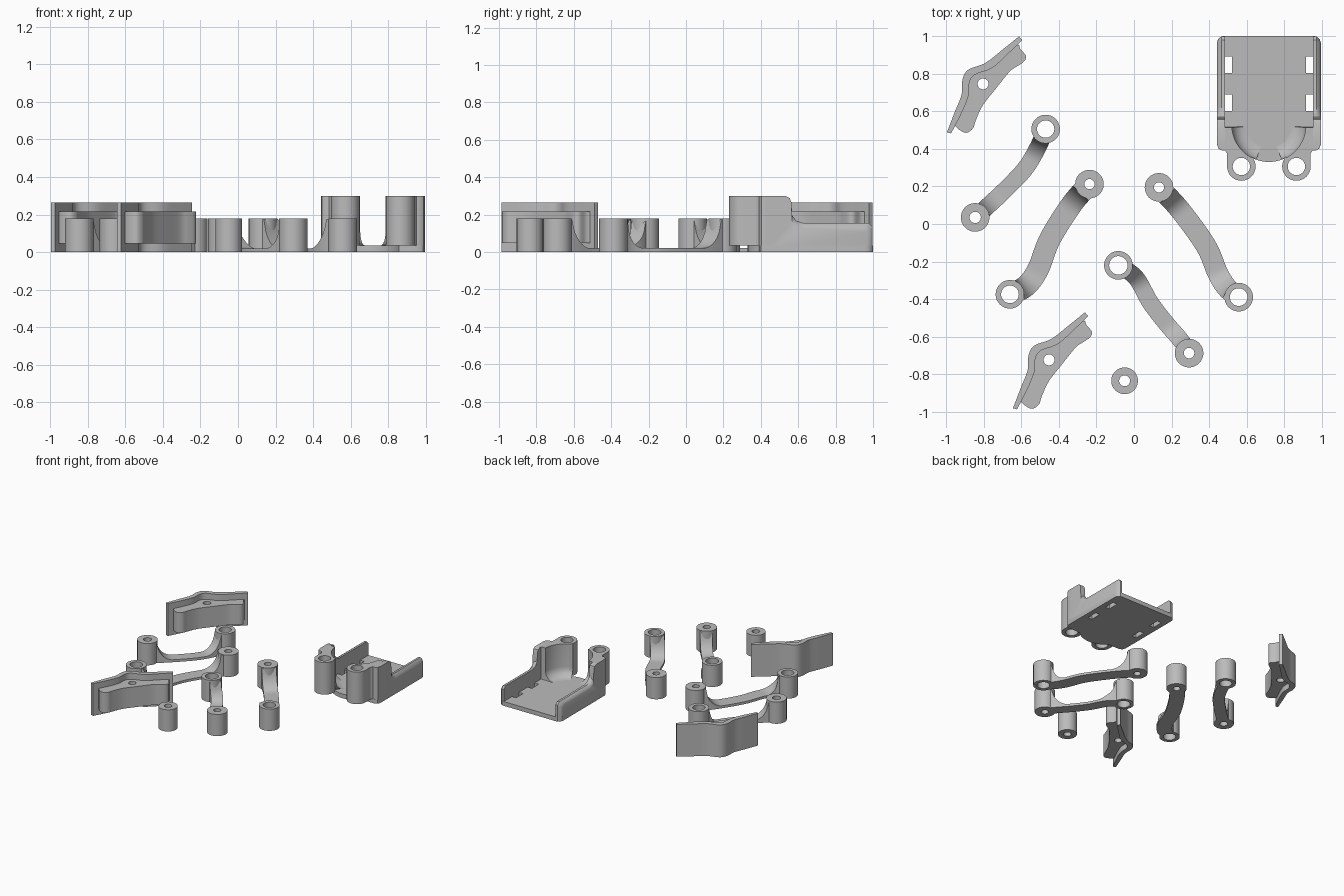
import bpy, bmesh, math
from mathutils import Vector

if "Cube" in bpy.data.objects:
    bpy.data.objects.remove(bpy.data.objects["Cube"])

grey = bpy.data.materials.new("light_grey")
grey.diffuse_color = (0.5, 0.5, 0.5, 1)
grey.use_nodes = True
grey.node_tree.nodes["Principled BSDF"].inputs["Base Color"].default_value = grey.diffuse_color


def loft(name, rings):
    """Closed solid through rings of equal length, capped at both ends."""
    bm = bmesh.new()
    vs = [[bm.verts.new(p) for p in r] for r in rings]
    n = len(rings[0])
    for a, b in zip(vs, vs[1:]):
        for i in range(n):
            j = (i + 1) % n
            bm.faces.new((a[i], a[j], b[j], b[i]))
    bm.faces.new(vs[0][::-1])
    bm.faces.new(vs[-1])
    bmesh.ops.recalc_face_normals(bm, faces=bm.faces)
    me = bpy.data.meshes.new(name)
    bm.to_mesh(me)
    bm.free()
    me.materials.append(grey)
    ob = bpy.data.objects.new(name, me)
    bpy.context.collection.objects.link(ob)
    return ob


def prism(name, outline, z0, z1):
    return loft(name, [[(x, y, z) for x, y in outline] for z in (z0, z1)])


def arc(cx, cy, r, a0, a1, n):
    return [(cx + r * math.cos(math.radians(a0 + (a1 - a0) * i / n)),
             cy + r * math.sin(math.radians(a0 + (a1 - a0) * i / n))) for i in range(n + 1)]


def circle(cx, cy, r, n=48):
    return arc(cx, cy, r, 0, 360, n)[:-1]


def select(ob, others=()):
    bpy.ops.object.select_all(action='DESELECT')
    for o in (ob, *others):
        o.select_set(True)
    bpy.context.view_layer.objects.active = ob


def cut(ob, outlines):
    """Cut vertical openings through an object."""
    for o in outlines:
        c = prism("cutter", o, -0.1, 0.5)
        m = ob.modifiers.new("cut", 'BOOLEAN')
        m.operation, m.object, m.solver = 'DIFFERENCE', c, 'EXACT'
        select(ob)
        bpy.ops.object.modifier_apply(modifier=m.name)
        bpy.data.objects.remove(c, do_unlink=True)


def finish(ob, others=()):
    select(ob, others)
    if others:
        bpy.ops.object.join()
    bpy.ops.object.shade_smooth_by_angle(angle=math.radians(32))


def spline(pts, steps):
    """Catmull-Rom curve through 2D points."""
    p = [Vector(q) for q in pts]
    p = [2 * p[0] - p[1]] + p + [2 * p[-1] - p[-2]]
    out = []
    for a, b, c, d in zip(p, p[1:], p[2:], p[3:]):
        for i in range(steps):
            t = i / steps
            out.append(0.5 * (2 * b + (c - a) * t + (2 * a - 5 * b + 4 * c - d) * t * t
                              + (3 * b - a - 3 * c + d) * t ** 3))
    return out + [p[-2]]


# Linkage arms: two bosses joined by a thin bar that sweeps up into each boss
H, R, THICK, FIL = 0.178, 0.076, 0.02, 0.12


def arm(name, path, width, hole_a, hole_b):
    pts = spline(path, 10)
    ends = pts[0], pts[-1]
    rings = []
    for i, p in enumerate(pts):
        t = (pts[min(i + 1, len(pts) - 1)] - pts[max(i - 1, 0)]).normalized()
        n = Vector((-t.y, t.x)) * width / 2
        d = min(max(min((p - e).length for e in ends) - R + 0.01, 0), FIL)
        z = THICK + (FIL - math.sqrt(FIL ** 2 - (FIL - d) ** 2)) * (H - THICK - 0.004) / FIL
        l, r = p + n, p - n
        rings.append([(l.x, l.y, 0), (r.x, r.y, 0), (r.x, r.y, z), (l.x, l.y, z)])
    bar = loft(name, rings)
    holes = [circle(*ends[0], hole_a), circle(*ends[1], hole_b)]
    cut(bar, holes)
    bosses = []
    for e, h in zip(ends, holes):
        b = prism(name + "_boss", circle(*e, R), 0, H)
        cut(b, [h])
        bosses.append(b)
    finish(bar, bosses)


arm("short_arm_left", [(-.47, .505), (-.51, .41), (-.575, .30), (-.67, .197),
                       (-.777, .096), (-.845, .035)], 0.09, 0.046, 0.03)
arm("short_arm_right", [(-.083, -.22), (.01, -.285), (.085, -.415), (.17, -.527),
                        (.25, -.62), (.293, -.687)], 0.09, 0.049, 0.028)
arm("long_arm_left", [(-.237, .212), (-.33, .106), (-.447, -.08), (-.51, -.24),
                      (-.575, -.33), (-.66, -.374)], 0.115, 0.027, 0.047)
arm("long_arm_right", [(.133, .195), (.245, .075), (.383, -.117), (.445, -.26),
                       (.495, -.34), (.557, -.389)], 0.11, 0.027, 0.047)

# Loose spacer
spacer = prism("spacer", circle(-.05, -.834, .071), 0, H)
cut(spacer, [circle(-.05, -.834, .029)])
finish(spacer)

# Grip pads: a wavy backing plate with a lower body in front of it
BACK = [(-.612, .998), (-.69, .935), (-.79, .857), (-.88, .822), (-.912, .77),
        (-.917, .69), (-.952, .60), (-.995, .488)]
FRONT = [(-.595, .978), (-.665, .91), (-.755, .83), (-.845, .795), (-.875, .755),
         (-.88, .685), (-.915, .595), (-.973, .482)]
BODY = [(-.612, .955), (-.604, .93), (-.576, .897), (-.582, .868), (-.615, .843),
        (-.66, .812), (-.735, .72), (-.805, .63), (-.842, .55), (-.857, .508),
        (-.893, .485), (-.935, .505), (-.957, .53)]
for side, ox, oy in (("rear", 0, 0), ("front", .351, -1.468)):
    def off(pts):
        return [(p[0] + ox, p[1] + oy) for p in pts]
    plate = prism("grip_plate_" + side, off(spline(BACK, 5) + spline(FRONT, 5)[::-1]), 0, .265)
    finish(plate)
    inner = [(x - .012, y + .008) for x, y in FRONT[1:-1]]
    body = prism("grip_body_" + side, off(spline(BODY, 4) + inner[::-1]), .047, .215)
    cut(body, [circle(-.803 + ox, .745 + oy, .029)])
    finish(body)

# Tray floor: rounded rectangle with a round nose and four slots
CX, CY, BOWL, FLOOR, TOP = .7175, .527, .197, .035, .298
X0 = .441
half = arc(CX, CY, BOWL, 270, 225, 10) + [(.50, .39), (.472, .39), (.45, .40), (X0, .425)] \
    + arc(X0 + .04, .96, .04, 180, 90, 6)
mirror = [(2 * CX - x, y) for x, y in half[1:]][::-1]
floor = prism("tray_floor", half + mirror, 0, FLOOR)
slots = []
for x in (.483, .914):
    for y in (.60, .802):
        slots.append([(x, y), (x + .038, y), (x + .038, y + .09), (x, y + .09)])
cut(floor, slots)
finish(floor)


# Tray side walls (tall at the front, low and chamfered behind) and front posts
def wall_profile(low, back):
    return [(.425, 0), (back, 0), (back, low - .02), (back - .02, low), (.625, low),
            (.59, low + .012), (.568, low + .04), (.563, .265), (.555, .288),
            (.535, TOP), (.425, TOP)]


for side, s in (("left", 1), ("right", -1)):
    def fx(x):
        return x if s > 0 else 2 * CX - x
    stations = ((X0, .125, .965), (X0 + .008, .143, .985), (X0 + .024, .155, .998),
                (X0 + .042, .155, .998))
    wall = loft("tray_wall_" + side,
                [[(fx(x), y, z) for y, z in wall_profile(lo, bk)] for x, lo, bk in stations])
    finish(wall)

    ex, ey = .571, .306
    ear = arc(ex, ey, .076, 45, -180, 20) + [(ex - .076, .375), (.485, .39), (.465, .392),
                                             (.448, .404), (X0, .43), (X0, .515)]
    levels = [(FLOOR + .075 * (1 - math.cos(a)), .075 * (1 - math.sin(a)))
              for a in (math.radians(15 * k) for k in range(7))] + [(TOP, 0)]
    rings = [[(fx(x), y, z) for x, y in arc(CX, CY, BOWL - inset, 184, 250, 16) + ear]
             for z, inset in levels]
    post = loft("tray_post_" + side, rings)
    cut(post, [circle(fx(ex), ey, .046)])
    finish(post)
